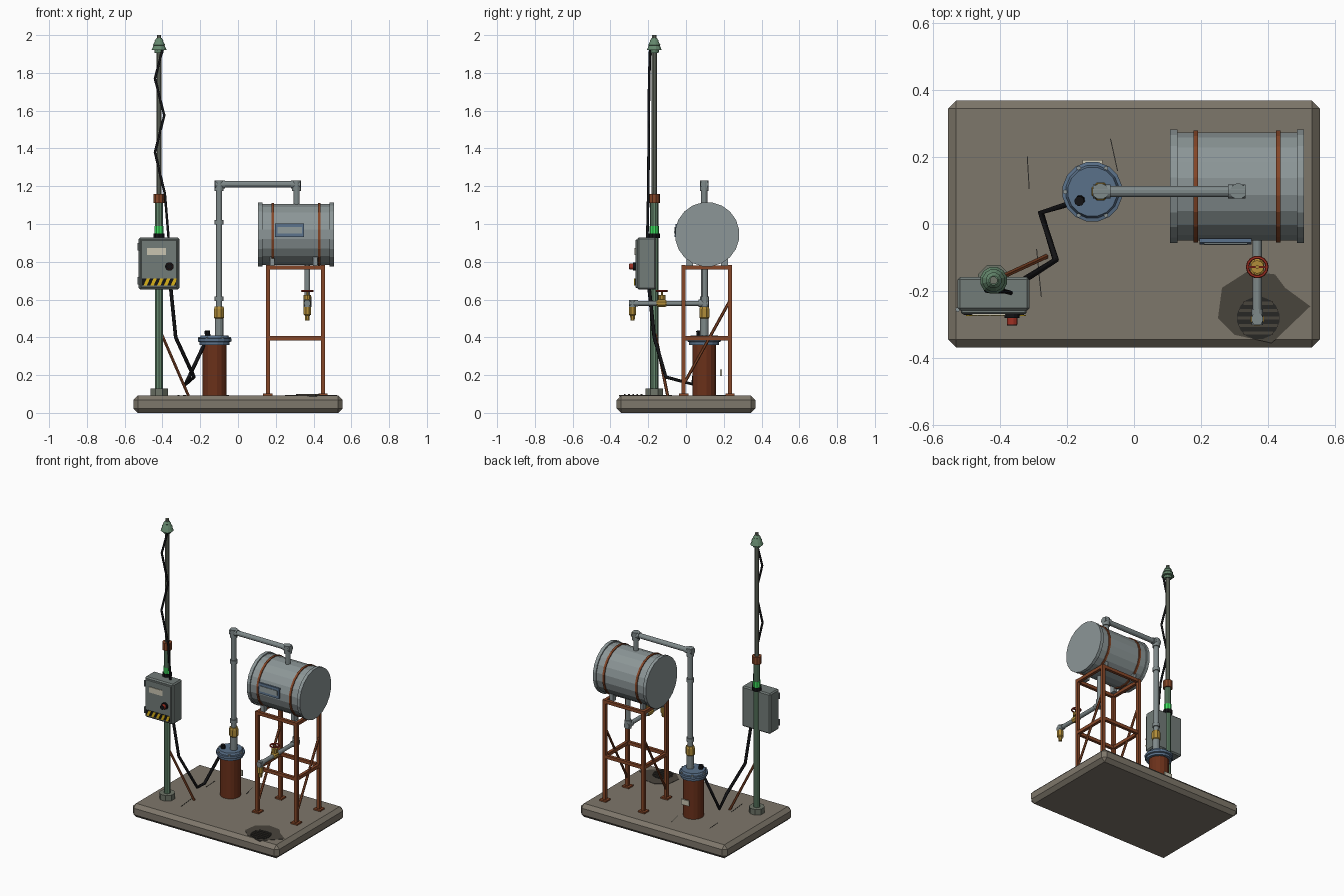
import bpy, bmesh, math
from mathutils import Vector, Matrix

if "Cube" in bpy.data.objects:
    bpy.data.objects.remove(bpy.data.objects["Cube"])

def mat(name, h):
    lin = [(int(h[i:i + 2], 16) / 255) ** 2.2 for i in (0, 2, 4)]
    m = bpy.data.materials.new(name)
    m.diffuse_color = (*lin, 1)
    m.use_nodes = True
    m.node_tree.nodes["Principled BSDF"].inputs["Base Color"].default_value = m.diffuse_color
    return m

CONC, STAIN, DARK = mat("concrete", "7d766a"), mat("stain", "4a463f"), mat("dark", "2c2b29")
RUST, CASING = mat("rust", "84482c"), mat("casing", "6a3420")
STEEL, PIPE, BOXM = mat("steel", "8b9596"), mat("pipe", "7e8889"), mat("box_grey", "727b78")
GREEN, POLE, GLOW = mat("green", "64866c"), mat("pole", "6e7468"), mat("glow", "40e060")
BLUE, BRASS, RED = mat("blue", "5a7088"), mat("brass", "b08c3c"), mat("red", "a03428")
BLACK, CREAM, YELLOW = mat("black", "1a1a1c"), mat("cream", "c8c4b0"), mat("yellow", "d8b020")

def finish(name, bm, m):
    bmesh.ops.recalc_face_normals(bm, faces=bm.faces)
    me = bpy.data.meshes.new(name)
    bm.to_mesh(me)
    bm.free()
    me.materials.append(m)
    o = bpy.data.objects.new(name, me)
    bpy.context.collection.objects.link(o)
    return o

def box(name, c, s, m, bevel=0, rot=None):
    bm = bmesh.new()
    bmesh.ops.create_cube(bm, size=1)
    bmesh.ops.scale(bm, vec=s, verts=bm.verts)
    if bevel:
        bmesh.ops.bevel(bm, geom=bm.edges[:], offset=bevel, segments=1, affect='EDGES')
    o = finish(name, bm, m)
    o.matrix_world = Matrix.Translation(c) @ (rot or Matrix())
    return o

def lathe(name, origin, axis, profile, m, n=12):
    """Revolve (radius, distance) pairs around an axis, with flat end caps."""
    bm = bmesh.new()
    rings = [[bm.verts.new((r * math.cos(2 * math.pi * (i + .5) / n),
                            r * math.sin(2 * math.pi * (i + .5) / n), d)) for i in range(n)]
             for r, d in profile]
    for a, b in zip(rings, rings[1:]):
        for i in range(n):
            bm.faces.new((a[i], a[(i + 1) % n], b[(i + 1) % n], b[i]))
    bm.faces.new(rings[0])
    bm.faces.new(rings[-1])
    o = finish(name, bm, m)
    q = Vector(axis).to_track_quat('Z', 'Y').to_matrix().to_4x4()
    o.matrix_world = Matrix.Translation(origin) @ q
    return o

def cyl(name, a, b, r, m, n=12, r2=None):
    a, b = Vector(a), Vector(b)
    return lathe(name, a, b - a, [(r, 0), (r if r2 is None else r2, (b - a).length)], m, n)

def torus(name, c, R, r, m, n=14, k=6):
    bm = bmesh.new()
    g = [[bm.verts.new(((R + r * math.cos(v * math.tau / k)) * math.cos(u * math.tau / n),
                        (R + r * math.cos(v * math.tau / k)) * math.sin(u * math.tau / n),
                        r * math.sin(v * math.tau / k))) for v in range(k)] for u in range(n)]
    for u in range(n):
        for v in range(k):
            bm.faces.new((g[u][v], g[(u + 1) % n][v], g[(u + 1) % n][(v + 1) % k], g[u][(v + 1) % k]))
    finish(name, bm, m).location = c

def cable(name, pts, r):
    cu = bpy.data.curves.new(name, 'CURVE')
    cu.dimensions, cu.bevel_depth, cu.bevel_resolution, cu.use_fill_caps = '3D', r, 1, True
    sp = cu.splines.new('POLY')
    sp.points.add(len(pts) - 1)
    for p, co in zip(sp.points, pts):
        p.co = (*co, 1)
    cu.materials.append(BLACK)
    bpy.context.collection.objects.link(bpy.data.objects.new(name, cu))

def slab_shape(name, pts, z0, z1, m):
    bm = bmesh.new()
    f = bm.faces.new([bm.verts.new((x, y, z0)) for x, y in pts])
    e = bmesh.ops.extrude_face_region(bm, geom=[f])
    bmesh.ops.translate(bm, vec=(0, 0, z1 - z0), verts=[v for v in e['geom'] if isinstance(v, bmesh.types.BMVert)])
    return finish(name, bm, m)

# concrete base, stain, drain grate, cracks
box("base_slab", (0, 0, .046), (1.108, .735, .092), CONC, .024)
slab_shape("wet_stain", [(.34, -.14), (.42, -.15), (.45, -.19), (.525, -.245), (.41, -.355), (.3, -.33),
                         (.25, -.28), (.262, -.19)], .088, .094, STAIN)
cyl("drain_grate", (.37, -.28, .088), (.37, -.28, .096), .064, DARK, 16)
for i in range(5):
    dy = (i - 2) * .022
    box(f"grate_bar_{i}", (.37, -.28 + dy, .097), (2 * math.sqrt(.062 ** 2 - dy * dy), .009, .006), STAIN)
for i, (a, b) in enumerate((((-.318, .203), (-.312, .104)), ((-.07, .254), (-.049, .158)), ((-.29, -.075), (-.276, -.218)))):
    cyl(f"crack_{i}", (*a, .092), (*b, .092), .002, DARK, 4)

# mast
PX, PY = -.418, -.168
def mast(name, r, z0, z1, m, n=10):
    cyl(name, (PX, PY, z0), (PX, PY, z1), r, m, n)
mast("mast_foot", .05, .088, .13, POLE, 8)
mast("mast_lower", .022, .09, 1.13, GREEN)
mast("mast_upper", .015, 1.1, 1.93, POLE)
mast("mast_collar", .031, 1.11, 1.16, RUST)
mast("lamp_seat", .03, .925, .95, BLACK)
mast("status_lamp", .025, .95, .99, GLOW)
lathe("mast_cap", (PX, PY, 0), (0, 0, 1), [(.024, 1.905), (.026, 1.92), (.041, 1.922), (.03, 1.945), (.034, 1.947),
                                          (.022, 1.968), (.024, 1.97), (.014, 1.985)], GREEN)
mast("mast_tip", .012, 1.98, 2.0, POLE, 8)
cyl("mast_brace", (-.41, -.165, .43), (-.262, -.097, .09), .008, RUST, 6)
cable("mast_cable", [(-.40, -.19, 1.92), (-.44, -.195, 1.77), (-.39, -.197, 1.575), (-.44, -.198, 1.38),
                     (-.387, -.2, 1.16), (-.367, -.205, .92)], .007)

# control box
box("control_box", (-.418, -.208, .79), (.215, .1, .275), BOXM, .008)
box("control_door", (-.418, -.261, .79), (.195, .014, .255), BOXM, .004)
box("door_label", (-.432, -.269, .855), (.1, .006, .038), CREAM)
box("hazard_plate", (-.418, -.269, .693), (.18, .004, .036), BLACK)
for i in range(5):
    x = -.5 + i * .036
    o = slab_shape(f"hazard_stripe_{i}", [(x, -.018), (x + .018, -.018), (x + .034, .018), (x + .016, .018)],
                   0, .003, YELLOW)
    o.matrix_world = Matrix.Translation((0, -.271, .693)) @ Matrix.Rotation(math.pi / 2, 4, 'X')
cyl("switch_seat", (-.363, -.267, .775), (-.363, -.28, .775), .023, BLACK)
cyl("switch_knob", (-.363, -.278, .775), (-.363, -.3, .775), .016, RED)
cyl("switch_face", (-.363, -.298, .775), (-.363, -.302, .775), .015, BLACK)
for z in (.7, .88):
    cyl(f"hinge_{z}", (-.525, -.255, z - .02), (-.525, -.255, z + .02), .007, STEEL, 8)
cable("pump_cable", [(-.356, -.195, .66), (-.33, -.168, .4), (-.233, -.107, .19), (-.277, .034, .152),
                     (-.18, .064, .36)], .01)

# well casing and cap
WX, WY = -.124, .096
lathe("well_casing", (WX, WY, 0), (0, 0, 1), [(.064, .09), (.064, .365)], CASING, 16)
lathe("well_cap", (WX, WY, 0), (0, 0, 1), [(.081, .36), (.081, .375), (.09, .378), (.09, .394), (.08, .396),
                                          (.074, .41)], BLUE, 16)
for i in range(6):
    a = i * math.pi / 3
    p = (WX + .081 * math.cos(a), WY + .081 * math.sin(a))
    cyl(f"cap_bolt_{i}", (*p, .39), (*p, .402), .007, STEEL, 6)
cyl("cable_gland", (-.16, .072, .4), (-.163, .068, .435), .015, BLACK, 8)
box("well_tag", (WX, .185, .213), (.06, .01, .036), CREAM)

# riser and fill pipe
RX, RY, TZ, FX = -.1, .097, 1.21, .31
cyl("riser_socket", (RX, RY, .4), (RX, RY, .51), .023, PIPE)
lathe("riser_union", (RX, RY, 0), (0, 0, 1), [(.025, .5), (.029, .505), (.029, .55), (.025, .562)], BRASS, 8)
cyl("riser_pipe", (RX, RY, .5), (RX, RY, TZ), .017, PIPE)
for z in (.605, 1.01):
    cyl(f"riser_collar_{z}", (RX, RY, z - .012), (RX, RY, z + .012), .024, PIPE)
cyl("fill_pipe", (RX, RY, TZ), (FX, RY, TZ), .017, PIPE)
cyl("fill_drop", (FX, RY, TZ), (FX, RY, 1.08), .017, PIPE)
for n, x, s in (("riser", RX, 1), ("fill", FX, -1)):
    cyl(n + "_elbow_vertical", (x, RY, TZ - .035), (x, RY, TZ + .02), .024, PIPE)
    cyl(n + "_elbow_side", (x - s * .022, RY, TZ), (x + s * .03, RY, TZ), .022, PIPE)

# tank
TY, TC, R = .112, .945, .163
cyl("tank_body", (.112, TY, TC), (.5, TY, TC), R, STEEL, 20)
for n, x in (("left", .107), ("right", .485)):
    cyl(f"tank_rim_{n}", (x, TY, TC), (x + .022, TY, TC), R + .008, STEEL, 20)
for n, x in (("left", .184), ("right", .43)):
    cyl(f"tank_band_{n}", (x - .007, TY, TC), (x + .007, TY, TC), R + .006, RUST, 20)
tilt = Matrix.Rotation(math.radians(-4), 4, 'X')
box("tank_plate", (.273, -.052, .966), (.155, .012, .07), BLUE, 0, tilt)
box("tank_plate_inset", (.273, -.059, .966), (.13, .006, .035), STEEL, 0, tilt)
for i, x in enumerate((.182, .41)):
    for j, y in enumerate((.02, .204)):
        box(f"saddle_{i}{j}", (x, y, .802), (.024, .035, .055), STEEL)

# stand
LX, LY, W = (.158, .45), (-.013, .233), .022
for i, x in enumerate(LX):
    for j, y in enumerate(LY):
        box(f"stand_leg_{i}{j}", (x, y, .437), (W, W, .69), RUST)
        box(f"stand_foot_{i}{j}", (x, y, .096), (.05, .05, .012), RUST)
    cyl(f"stand_diagonal_{i}", (x, LY[0], .15), (x, LY[1], .595), .008, RUST, 6)
for z in (.395, .77):
    for y in LY:
        box(f"rail_long_{z}_{y}", (.304, y, z), (.292, W * .9, W), RUST)
    for x in LX:
        box(f"rail_cross_{z}_{x}", (x, .11, z), (W * .9, .246, W), RUST)

# outlet, valve and spout
OX, OZ, SY = .367, .58, -.283
cyl("outlet_drop", (OX, .1, .8), (OX, .1, OZ), .016, PIPE)
cyl("outlet_pipe", (OX, .1, OZ), (OX, SY, OZ), .014, PIPE)
cyl("outlet_elbow_vertical", (OX, .1, OZ - .02), (OX, .1, OZ + .035), .022, PIPE)
cyl("outlet_elbow_side", (OX, .12, OZ), (OX, .065, OZ), .02, PIPE)
lathe("valve_body", (OX, -.155, OZ), (0, 1, 0), [(.016, 0), (.021, .008), (.021, .045), (.016, .053)], BRASS, 8)
cyl("valve_stem", (OX, -.128, OZ), (OX, -.128, .65), .006, BRASS, 8)
torus("valve_wheel", (OX, -.128, .645), .029, .005, RED)
box("wheel_spoke_x", (OX, -.128, .645), (.058, .007, .006), RED)
cyl("valve_bonnet", (OX, -.128, .6), (OX, -.128, .625), .02, BRASS, 10)
cyl("spout_elbow_side", (OX, SY - .018, OZ), (OX, SY + .03, OZ), .018, PIPE)
cyl("spout_elbow_down", (OX, SY, OZ + .018), (OX, SY, .545), .018, PIPE)
lathe("spout_nozzle", (OX, SY, 0), (0, 0, 1), [(.012, .49), (.014, .515), (.021, .52), (.021, .56)], BRASS, 8)
